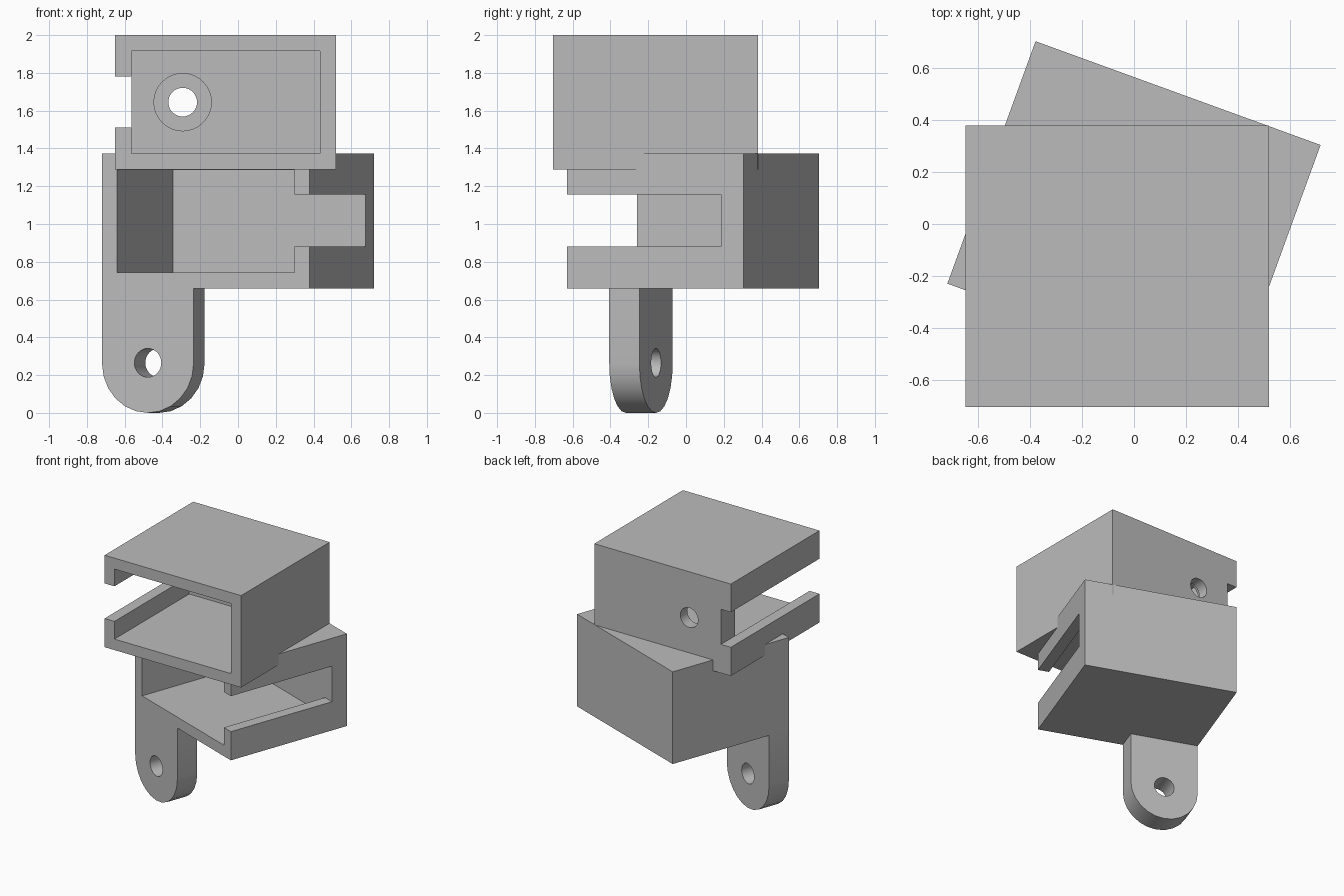
import bpy, bmesh
from math import pi, cos, sin, radians
from mathutils import Matrix, Vector

default = bpy.data.objects.get("Cube")
if default:
    bpy.data.objects.remove(default, do_unlink=True)

grey = bpy.data.materials.new("plain_grey")
grey.use_nodes = True
COLOUR = (0.5, 0.5, 0.5, 1)
grey.diffuse_color = COLOUR
grey.node_tree.nodes["Principled BSDF"].inputs["Base Color"].default_value = COLOUR


def finish(name, bm):
    bmesh.ops.recalc_face_normals(bm, faces=bm.faces)
    mesh = bpy.data.meshes.new(name)
    bm.to_mesh(mesh)
    bm.free()
    mesh.materials.append(grey)
    obj = bpy.data.objects.new(name, mesh)
    bpy.context.collection.objects.link(obj)
    return obj


def box(name, x, y, z):
    """Box from (min, max) pairs."""
    bm = bmesh.new()
    bmesh.ops.create_cube(bm, size=1)
    for v in bm.verts:
        v.co = Vector([a + (b - a) * (c + 0.5) for (a, b), c in zip((x, y, z), v.co)])
    return finish(name, bm)


def rod(name, x, z, radius, y0, y1):
    """Round cutter along y."""
    bm = bmesh.new()
    move = Matrix.Translation((x, (y0 + y1) / 2, z)) @ Matrix.Rotation(pi / 2, 4, 'X')
    bmesh.ops.create_cone(bm, cap_ends=True, segments=32, radius1=radius,
                          radius2=radius, depth=y1 - y0, matrix=move)
    return finish(name, bm)


def cut(obj, *cutters):
    bpy.context.view_layer.objects.active = obj
    for c in cutters:
        mod = obj.modifiers.new("cut", 'BOOLEAN')
        mod.operation, mod.solver, mod.object = 'DIFFERENCE', 'EXACT', c
        bpy.ops.object.modifier_apply(modifier=mod.name)
        bpy.data.objects.remove(c, do_unlink=True)


def smooth(obj):
    bpy.ops.object.select_all(action='DESELECT')
    obj.select_set(True)
    bpy.context.view_layer.objects.active = obj
    bpy.ops.object.shade_smooth_by_angle(angle=radians(30))


WALL = 0.085
HOLE = 0.076
WIDTH = 1.17

# Upper housing: open front, side slot, counterbored hole in the back wall
left, right, front, back = -0.65, 0.52, -0.705, 0.38
inner_back = back - 2 * WALL
upper = box("upper_housing", (left, right), (front, back), (1.288, 2.0))
cut(upper,
    box("cavity", (left + WALL, right - WALL), (front - 0.1, inner_back), (1.373, 1.915)),
    box("slot", (left - 0.1, left + WALL), (front - 0.1, back + 0.1), (1.51, 1.782)),
    rod("bore", -0.293, 1.645, 2 * HOLE, inner_back - 0.1, back - WALL),
    rod("hole", -0.293, 1.645, HOLE, inner_back - 0.1, back + 0.1))

# Lower housing: built from its front corner, then turned
depth, inner_depth = 0.995, 0.867
lower = box("lower_housing", (0, WIDTH), (0, depth), (0.658, 1.372))
cut(lower,
    box("cavity", (WALL, WIDTH - WALL), (-0.1, inner_depth), (0.743, 1.287)),
    box("slot", (WIDTH - 2 * WALL, WIDTH + 0.1), (-0.1, inner_depth), (0.88, 1.155)))

# Mounting tab: round-ended plate with a pivot hole
radius = 0.258
bm = bmesh.new()
outline = [(0, 0.658)]
for i in range(13):
    a = pi + pi * i / 12
    outline.append((radius + radius * cos(a), 0.262 + 0.262 * sin(a)))
outline.append((2 * radius, 0.658))
face = bm.faces.new([bm.verts.new((x, 0, z)) for x, z in outline])
solid = bmesh.ops.extrude_face_region(bm, geom=[face])
bmesh.ops.translate(bm, vec=(0, 2 * WALL, 0),
                    verts=[g for g in solid["geom"] if isinstance(g, bmesh.types.BMVert)])
tab = finish("mounting_tab", bm)
cut(tab, rod("hole", radius, 0.265, HOLE, -0.1, 0.3))

turn = Matrix.Translation((-0.72, -0.23, 0)) @ Matrix.Rotation(radians(-20), 4, 'Z')
for obj in (lower, tab):
    obj.data.transform(turn)

for obj in (upper, lower, tab):
    smooth(obj)
